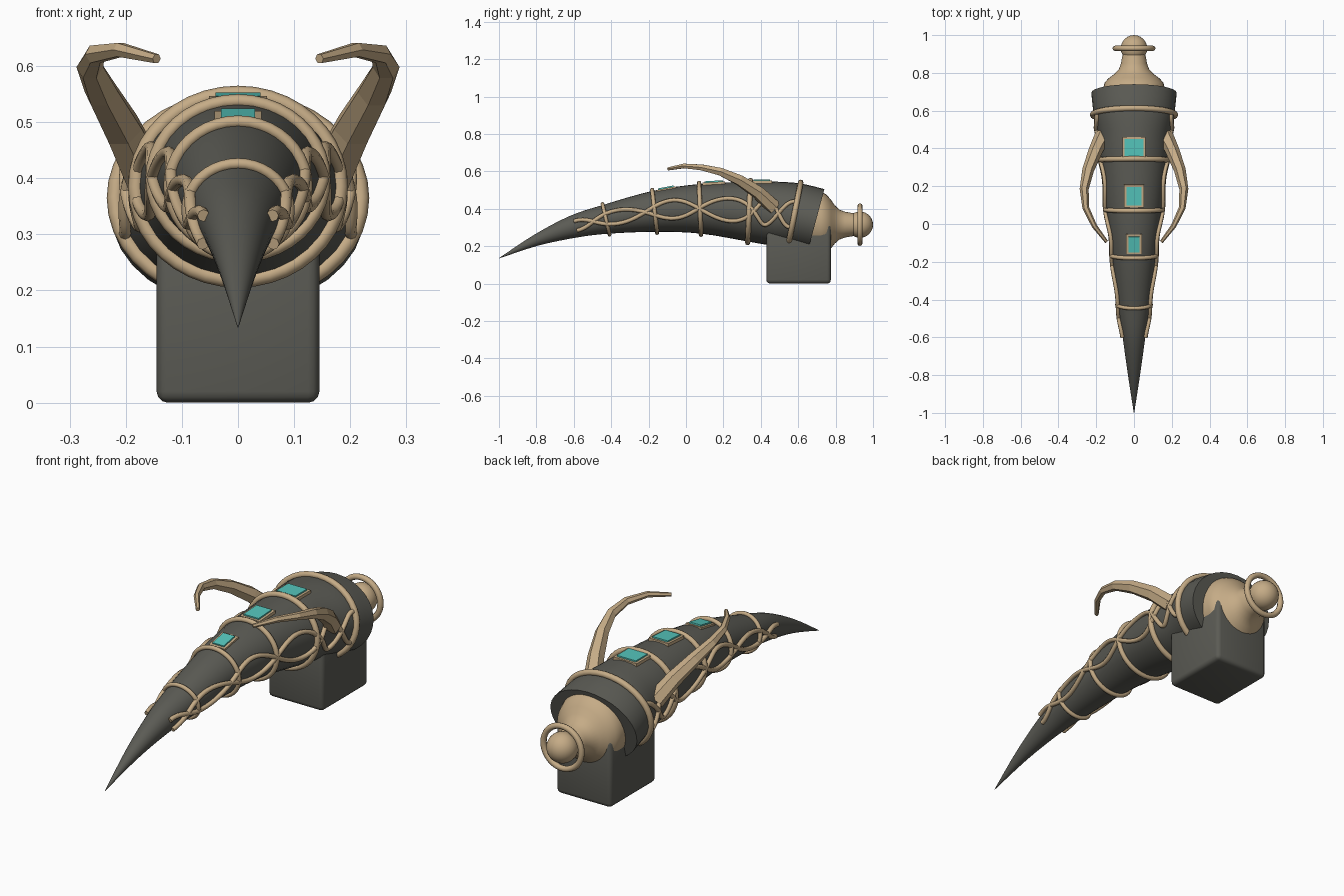
import bpy, bmesh, math
from mathutils import Vector

if "Cube" in bpy.data.objects:
    bpy.data.objects.remove(bpy.data.objects["Cube"])


def material(name, rgb):
    m = bpy.data.materials.new(name)
    m.diffuse_color = (*rgb, 1)
    m.use_nodes = True
    m.node_tree.nodes["Principled BSDF"].inputs["Base Color"].default_value = m.diffuse_color
    return m


DARK = material("dark_grey", (0.105, 0.105, 0.09))
GOLD = material("pale_gold", (0.56, 0.41, 0.24))
TEAL = material("teal", (0.09, 0.56, 0.50))


def finish(name, bm, mat, smooth=40):
    bmesh.ops.recalc_face_normals(bm, faces=bm.faces[:])
    me = bpy.data.meshes.new(name)
    bm.to_mesh(me)
    bm.free()
    ob = bpy.data.objects.new(name, me)
    bpy.context.collection.objects.link(ob)
    me.materials.append(mat)
    if smooth:
        bpy.ops.object.select_all(action='DESELECT')
        ob.select_set(True)
        bpy.context.view_layer.objects.active = ob
        bpy.ops.object.shade_smooth_by_angle(angle=math.radians(smooth))
    return ob


def loft(name, loops, mat, smooth=40, closed=False):
    """Skin rings of points; cap both ends unless the path is closed."""
    bm = bmesh.new()
    rings = [[bm.verts.new(p) for p in lp] for lp in loops]
    pairs = list(zip(rings, rings[1:])) + ([(rings[-1], rings[0])] if closed else [])
    n = len(rings[0])
    for a, b in pairs:
        for i in range(n):
            j = (i + 1) % n
            bm.faces.new((a[i], a[j], b[j], b[i]))
    if not closed:
        bm.faces.new(rings[0])
        bm.faces.new(rings[-1])
    return finish(name, bm, mat, smooth)


def tube(name, pts, radii, mat, sides=8, smooth=50, closed=False, up=Vector((0, 0, 1))):
    """Sweep a round section along a list of points."""
    pts, n, loops = [Vector(p) for p in pts], len(pts), []
    for i, p in enumerate(pts):
        a = pts[(i - 1) % n] if closed else pts[max(i - 1, 0)]
        b = pts[(i + 1) % n] if closed else pts[min(i + 1, n - 1)]
        t = (b - a).normalized()
        u = t.cross(up).normalized()
        v = t.cross(u)
        loops.append([p + radii[i] * (u * math.cos(k * math.tau / sides) + v * math.sin(k * math.tau / sides))
                      for k in range(sides)])
    return loft(name, loops, mat, smooth, closed)


def spline(rows, s):
    """Catmull-Rom through rows at parameter s."""
    i = min(int(s), len(rows) - 2)
    f = s - i
    p0, p1, p2, p3 = (rows[min(max(k, 0), len(rows) - 1)] for k in (i - 1, i, i + 1, i + 2))
    return [0.5 * (2 * b + (c - a) * f + (2 * a - 5 * b + 4 * c - d) * f * f + (3 * b - a - 3 * c + d) * f ** 3)
            for a, b, c, d in zip(p0, p1, p2, p3)]


# Horn stations: top y, top z, bottom y, bottom z, half width
HORN = [(-1, .136, -1, .134, .001), (-.81, .262, -.79, .203, .032), (-.62, .362, -.58, .247, .06),
        (-.445, .42, -.41, .267, .085), (-.18, .495, -.155, .277, .116), (.07, .532, .08, .267, .147),
        (.345, .545, .33, .225, .176), (.475, .545, .435, .207, .186), (.612, .535, .545, .195, .213),
        (.74, .505, .65, .17, .226)]


def on_horn(s, ang, lift=0.0):
    """Point on the horn surface; ang is 0 at the right side, 90 degrees on top."""
    ty, tz, by, bz, w = spline(HORN, s)
    top, bot = Vector((0, ty, tz)), Vector((0, by, bz))
    axis = (top - bot) / 2
    k = 1 + lift / axis.length
    return (top + bot) / 2 + axis * math.sin(ang) * k + Vector(((w + lift) * math.cos(ang), 0, 0))


# Curved horn body
loft("horn_body", [[on_horn(s / 4, k * math.tau / 32) for k in range(32)]
                   for s in range(4 * (len(HORN) - 1) + 1)], DARK)

# Bands around the horn
for i, (s, r) in enumerate(((3, .01), (4, .011), (5, .012), (6, .014), (8, .015))):
    pts = [on_horn(s, k * math.tau / 40, .006) for k in range(40)]
    tube(f"band_{i + 1}", pts, [r] * 40, GOLD, closed=True, up=Vector((0, 1, 0)))

# Pairs of weaving vines on each side
N = 64
for side in (-1, 1):
    for j, sign in enumerate((-1, 1)):
        pts = []
        for k in range(N + 1):
            s = 2.05 + 5.85 * k / N
            ang = 0.02 + sign * 0.40 * math.cos((s - 2.05) * math.pi / 1.17)
            p = on_horn(s, ang, .006)
            pts.append((side * p.x, p.y, p.z))
        tube(f"vine_{'left' if side < 0 else 'right'}_{j + 1}", pts, [.011] * (N + 1), GOLD)

# Faceted curling tusks: x, y, z, radius
TUSK = [(.165, .47, .405, .042), (.205, .385, .487, .037), (.243, .285, .553, .031), (.264, .185, .598, .024),
        (.255, .085, .621, .018), (.21, -.01, .629, .014), (.145, -.095, .613, .009)]
for side in (-1, 1):
    tube(f"tusk_{'left' if side < 0 else 'right'}", [(side * x, y, z) for x, y, z, r in TUSK],
         [t[3] for t in TUSK], GOLD, sides=6, smooth=0)


def box(name, centre, size, mat, tilt=0.0, bevel=0.0):
    bm = bmesh.new()
    bmesh.ops.create_cube(bm, size=1)
    bmesh.ops.scale(bm, vec=size, verts=bm.verts)
    if bevel:
        bmesh.ops.bevel(bm, geom=bm.edges[:], offset=bevel, segments=3, profile=.5, affect='EDGES')
    ob = finish(name, bm, mat, 40 if bevel else 0)
    ob.location = centre
    ob.rotation_euler.x = tilt
    return ob


# Gem settings along the top ridge: y, z, half width, half length, tilt
for i, (y, z, w, l, t) in enumerate(((.405, .547, .062, .055, .0), (.148, .54, .052, .06, .06),
                                     (-.107, .507, .042, .053, .19))):
    up = Vector((0, -math.sin(t), math.cos(t)))
    c = Vector((0, y, z))
    box(f"gem_frame_{i + 1}", c - up * .012, (2 * w, 2 * l, .03), GOLD, t)
    box(f"gem_{i + 1}", c + up * .005, (2 * w - .024, 2 * l - .022, .009), TEAL, t)

# Grip block under the wide end
box("grip_block", (0, .602, .16), (.29, .345, .32), DARK, bevel=.02)

# Bell-shaped pommel: y, radius, centre z
BELL = [(.66, .165, .335), (.72, .163, .33), (.75, .155, .322), (.775, .13, .318), (.795, .103, .316),
        (.82, .08, .315), (.85, .069, .315), (.9, .06, .315), (.94, .05, .315)]
loft("pommel_bell", [[(r * math.cos(k * math.tau / 32), y, z + r * math.sin(k * math.tau / 32))
                      for k in range(32)] for y, r, z in BELL], GOLD)

# Pommel ball and ring
bm = bmesh.new()
bmesh.ops.create_uvsphere(bm, u_segments=24, v_segments=16, radius=.07)
bmesh.ops.translate(bm, vec=(0, .93, .315), verts=bm.verts)
finish("pommel_ball", bm, GOLD)
tube("pommel_ring", [(.1 * math.cos(k * math.tau / 40), .93, .315 + .1 * math.sin(k * math.tau / 40))
                     for k in range(40)], [.014] * 40, GOLD, closed=True, up=Vector((0, 1, 0)))
